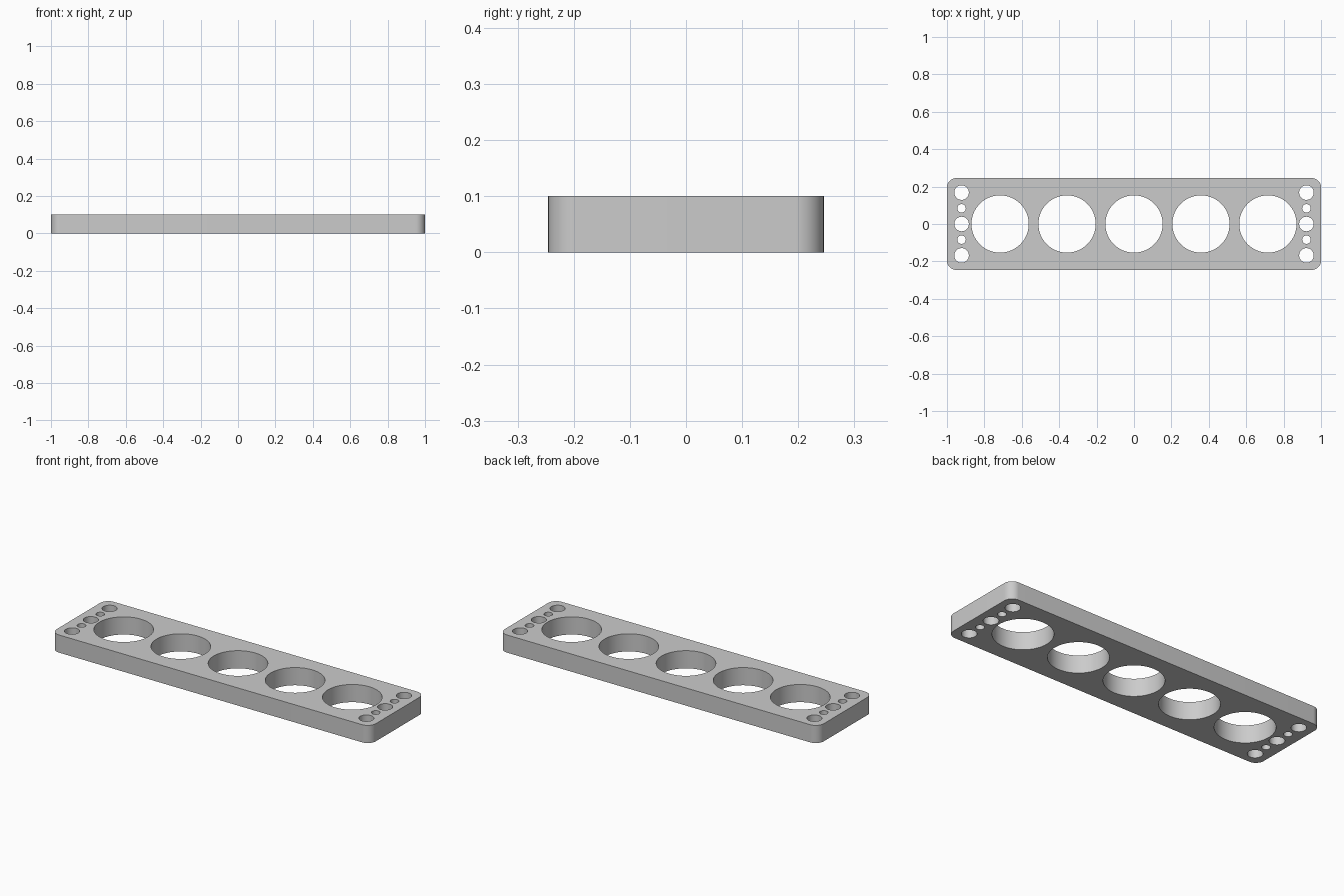
import bpy
import bmesh
import math

cube = bpy.data.objects.get("Cube")
if cube:
    bpy.data.objects.remove(cube, do_unlink=True)

LENGTH, WIDTH, HEIGHT, CORNER = 2.0, 0.491, 0.1, 0.05

grey = bpy.data.materials.new("plain grey")
grey.use_nodes = True
colour = (0.6, 0.6, 0.6, 1)
grey.diffuse_color = colour
grey.node_tree.nodes["Principled BSDF"].inputs["Base Color"].default_value = colour


def make_object(name, bm):
    mesh = bpy.data.meshes.new(name)
    bm.to_mesh(mesh)
    bm.free()
    obj = bpy.data.objects.new(name, mesh)
    bpy.context.collection.objects.link(obj)
    mesh.materials.append(grey)
    return obj


# Plate with rounded vertical corners
bm = bmesh.new()
bmesh.ops.create_cube(bm, size=1)
bmesh.ops.scale(bm, vec=(LENGTH, WIDTH, HEIGHT), verts=bm.verts)
bmesh.ops.translate(bm, vec=(0, 0, HEIGHT / 2), verts=bm.verts)
uprights = [e for e in bm.edges if abs(e.verts[0].co.z - e.verts[1].co.z) > HEIGHT / 2]
bmesh.ops.bevel(bm, geom=uprights, offset=CORNER, segments=12, profile=0.5, affect="EDGES")
plate = make_object("plate", bm)

# Five large holes along the middle, then a row of five small holes at each end
holes = [(i * 0.358, 0, 0.153, 96) for i in range(-2, 3)]
for side in (-1, 1):
    for i in range(-2, 3):
        radius = 0.0225 if i % 2 else 0.039
        holes.append((side * 0.922, i * 0.084, radius, 48))

bm = bmesh.new()
for x, y, radius, sides in holes:
    made = bmesh.ops.create_cone(bm, cap_ends=True, segments=sides, radius1=radius,
                                 radius2=radius, depth=HEIGHT * 3)
    bmesh.ops.translate(bm, vec=(x, y, HEIGHT / 2), verts=made["verts"])
cutter = make_object("hole_cutter", bm)
cutter.hide_render = True

# Cut the holes, then remove the cutter
cut = plate.modifiers.new("holes", "BOOLEAN")
cut.operation = "DIFFERENCE"
cut.solver = "EXACT"
cut.object = cutter
bpy.ops.object.select_all(action="DESELECT")
plate.select_set(True)
bpy.context.view_layer.objects.active = plate
bpy.ops.object.modifier_apply(modifier=cut.name)
bpy.data.objects.remove(cutter, do_unlink=True)

# Smooth walls with sharp rims
bpy.ops.object.shade_smooth_by_angle(angle=math.radians(30))
